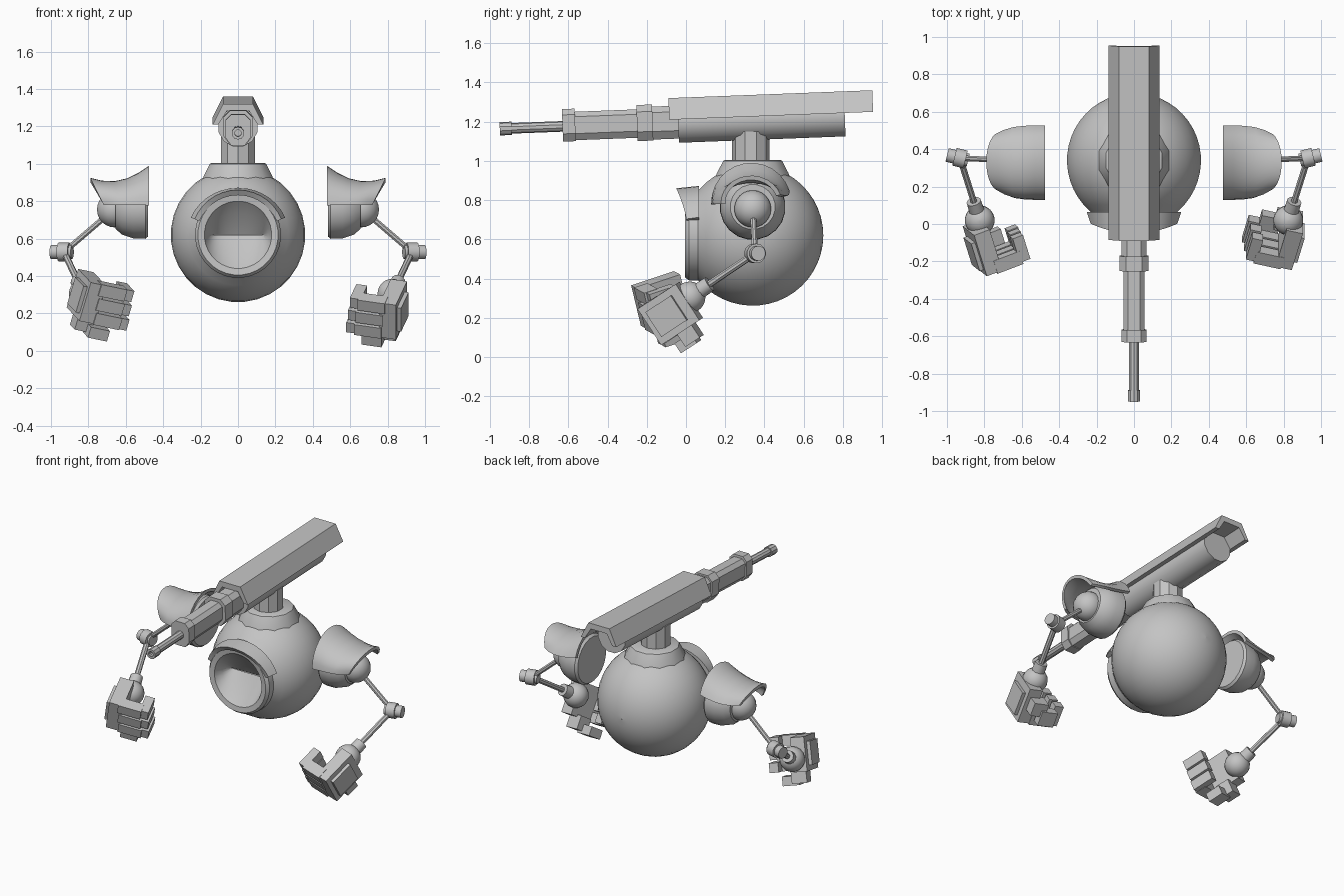
import bpy, bmesh, math
from mathutils import Vector, Matrix

cube = bpy.data.objects.get("Cube")
if cube:
    bpy.data.objects.remove(cube, do_unlink=True)

GREY = (0.55, 0.55, 0.55, 1)
metal = bpy.data.materials.new("plain_grey")
metal.use_nodes = True
metal.diffuse_color = GREY
metal.node_tree.nodes["Principled BSDF"].inputs["Base Color"].default_value = GREY


def loft(name, rings, smooth=True, caps=True, matrix=None):
    """Skin a list of closed point rings."""
    bm = bmesh.new()
    loops = [[bm.verts.new(p) for p in ring] for ring in rings]
    n = len(loops[0])
    for a, b in zip(loops, loops[1:]):
        for i in range(n):
            j = (i + 1) % n
            bm.faces.new((a[i], a[j], b[j], b[i]))
    if caps:
        bm.faces.new(loops[0])
        bm.faces.new(loops[-1])
    bmesh.ops.remove_doubles(bm, verts=bm.verts, dist=1e-5)
    bmesh.ops.recalc_face_normals(bm, faces=bm.faces)
    if matrix:
        bm.transform(matrix)
    mesh = bpy.data.meshes.new(name)
    bm.to_mesh(mesh)
    bm.free()
    mesh.materials.append(metal)
    obj = bpy.data.objects.new(name, mesh)
    bpy.context.collection.objects.link(obj)
    if smooth:
        bpy.ops.object.select_all(action='DESELECT')
        obj.select_set(True)
        bpy.context.view_layer.objects.active = obj
        bpy.ops.object.shade_smooth_by_angle(angle=math.radians(32))
    return obj


def lathe(name, start, direction, profile, segs=20, matrix=None, caps=True):
    """Revolve (distance, radius) pairs about a line."""
    turn = Vector(direction).to_track_quat('Z', 'Y')
    rings = []
    for t, r in profile:
        angles = [math.tau * (i + 0.5) / segs for i in range(segs)]
        rings.append([Vector(start) + turn @ Vector((r * math.cos(a), r * math.sin(a), t))
                      for a in angles])
    return loft(name, rings, matrix=matrix, caps=caps)


def arc(radius, a0, a1, steps):
    """Profile of part of a ball, angles in degrees from its pole."""
    out = []
    for i in range(steps + 1):
        a = math.radians(a0 + (a1 - a0) * i / steps)
        out.append((-radius * math.cos(a), max(radius * math.sin(a), 1e-3)))
    return out


def ball(name, centre, radius):
    return lathe(name, centre, (0, 0, 1), arc(radius, 0, 180, 12), 20)


def rod(name, a, b, radius, segs=8):
    a, b = Vector(a), Vector(b)
    return lathe(name, a, b - a, [(0, radius), ((b - a).length, radius)], segs)


# Round body, closed at the back and running into the eye ring at the front
body = arc(0.36, 0, 139, 18) + [(0.28, 0.23), (0.325, 0.23), (0.345, 0.215), (0.34, 0.18)]
lathe("body", (0, 0.34, 0.62), (0, -1, 0), body, 32, caps=False)

# Eye socket: a round opening that narrows to a level crease
rim = [math.tau * (i + 0.5) / 32 for i in range(32)]
loft("eye_socket",
     [[(0.18 * k * math.cos(a), y, 0.62 + 0.18 * h * math.sin(a)) for a in rim]
      for k, h, y in ((1, 1, 0), (0.9, 0.65, 0.06), (0.75, 0.01, 0.13))], caps=False)

# Brow over the eye, deepest in the middle
brow = []
for i in range(15):
    a = math.radians(22 + 136 * i / 14)
    side = abs(math.cos(a)) ** 2
    brow.append([(r * math.cos(a), y, 0.61 + r * math.sin(a))
                 for r, y in ((0.222, -0.03 + 0.04 * side), (0.25, -0.05 + 0.06 * side),
                              (0.262 + 0.012 * side, 0.065), (0.222, 0.065))])
loft("brow", brow)

# Collar and post carrying the gun
lathe("neck_collar", (0, 0.34, 0.9), (0, 0, 1),
      [(0, 0.2), (0.035, 0.19), (0.1, 0.155), (0.105, 0.145)], 12)
lathe("neck_post", (0, 0.33, 0.98), (0, 0, 1), [(0, 0.095), (0.17, 0.095)], 10)

# Gun, built level and then tipped up slightly toward the back
pivot = Vector((0, 0, 1.2))
tilt = Matrix.Translation(pivot) @ Matrix.Rotation(0.0385, 4, 'X') @ Matrix.Translation(-pivot)


def gun_section(name, y0, y1, w, low, high):
    c, d = w * 0.45, w * 0.6
    outline = [(-w, low + d), (-w + c, low), (w - c, low), (w, low + d),
               (w, high - c), (w - c, high), (-w + c, high), (-w, high - c)]
    loft(name, [[(x, y, z) for x, z in outline] for y in (y0, y1)], smooth=False, matrix=tilt)


gun_section("barrel_front_collar", -0.63, -0.565, 0.066, 1.122, 1.288)
gun_section("barrel_housing", -0.57, -0.24, 0.056, 1.127, 1.272)
gun_section("barrel_rear_collar", -0.25, -0.17, 0.078, 1.11, 1.294)
gun_section("barrel_root", -0.18, -0.02, 0.068, 1.115, 1.283)
lathe("gun_barrel", (0, -0.95, 1.2), (0, 1, 0),
      [(0.05, 0.018), (0, 0.018), (0, 0.034), (0.06, 0.034), (0.06, 0.027), (0.34, 0.027)],
      10, tilt)
lathe("gun_body", (0, -0.04, 1.197), (0, 1, 0), [(0, 0.107), (0.85, 0.107)], 12, tilt)
cover = [(-0.135, 1.213), (-0.08, 1.323), (0.08, 1.323), (0.135, 1.213),
         (0.105, 1.213), (0.06, 1.285), (-0.06, 1.285), (-0.105, 1.213)]
loft("gun_cover", [[(x, y, z) for x, z in cover] for y in (-0.085, 0.955)],
     smooth=False, matrix=tilt)


def hand(label, side, centre, forward, roll):
    """Palm block with curled fingers and a thumb."""
    f = Vector(forward).normalized()
    n = Vector((-side, 0, -roll))
    n = (n - f * n.dot(f)).normalized()
    s = f.cross(n) * side

    def block(name, at, size):
        rings = [[Vector(centre) + f * (at[0] + u * size[0] / 2) + n * (at[1] + v * size[1] / 2)
                  + s * (at[2] + w * size[2] / 2)
                  for u, v in ((-1, -1), (1, -1), (1, 1), (-1, 1))] for w in (-1, 1)]
        loft(label + name, rings, smooth=False)

    block("palm", (0, 0, 0), (0.24, 0.09, 0.22))
    block("back_plate", (0.01, -0.052, 0), (0.16, 0.03, 0.15))
    for i, across in enumerate((-0.08, 0, 0.08)):
        reach = 0.01 * i
        block(f"finger_{i + 1}_base", (0.09, 0.09 + reach, across), (0.075, 0.15, 0.066))
        block(f"finger_{i + 1}_tip", (0.045, 0.18 + reach, across), (0.14, 0.06, 0.062))
    block("thumb_base", (-0.02, 0.03, 0.14), (0.09, 0.1, 0.09))
    block("thumb_tip", (0.03, 0.1, 0.17), (0.1, 0.11, 0.06))


# Shoulders and arms on both sides
for side, label in ((1, "left_"), (-1, "right_")):
    def at(x, y, z):
        return Vector((side * x, y, z))

    # Shoulder drum and ball
    lathe(label + "shoulder_drum", at(0.48, 0.34, 0.765), (side, 0, 0),
          [(0, 0.155), (0.015, 0.168), (0.08, 0.166), (0.14, 0.145), (0.175, 0.115)], 20)
    ball(label + "shoulder_ball", at(0.66, 0.34, 0.755), 0.095)

    # Flared shoulder pad: arched stations from the body outward
    stations = []
    for x, w, h in ((0.475, 0.205, 0.205), (0.53, 0.204, 0.168), (0.59, 0.202, 0.138),
                    (0.66, 0.195, 0.122), (0.73, 0.178, 0.125), (0.79, 0.155, 0.14)):
        sweep = 0.07 * ((x - 0.475) / 0.315) ** 2
        ring = []
        for inset, order in ((0, 1), (0.022, -1)):
            pts = []
            for i in range(13):
                a = math.radians(-92 + 164 * i / 12)
                pts.append(at(x - sweep * (1 - math.cos(a)), 0.333 + (w - inset) * math.sin(a),
                              0.785 + (h - inset) * math.cos(a)))
            ring += pts[::order]
        stations.append(ring)
    loft(label + "shoulder_pad", stations)

    # Thin arm rods, elbow, cuff and wrist ball
    elbow, wrist = at(0.93, 0.352, 0.528), at(0.825, 0.02, 0.305)
    rod(label + "upper_arm", at(0.7, 0.342, 0.725), elbow, 0.016)
    axis = at(1, 0.25, 0).normalized()
    lathe(label + "elbow", elbow - axis * 0.045, axis,
          [(0, 0.036), (0.015, 0.036), (0.015, 0.05), (0.075, 0.05),
           (0.075, 0.038), (0.116, 0.038)], 14)
    rod(label + "forearm", elbow, wrist, 0.018)
    along = (elbow - wrist).normalized()
    lathe(label + "wrist_cuff", wrist + along * 0.05, along, [(0, 0.042), (0.075, 0.04)], 12)
    ball(label + "wrist_ball", wrist, 0.08)

# The two hands are posed differently
hand("left_hand_", 1, (0.83, -0.08, 0.222), (-0.25, -0.81, -0.53), 0)
hand("right_hand_", -1, (-0.81, -0.13, 0.29), (0.28, -0.9, -0.3), 0.3)
